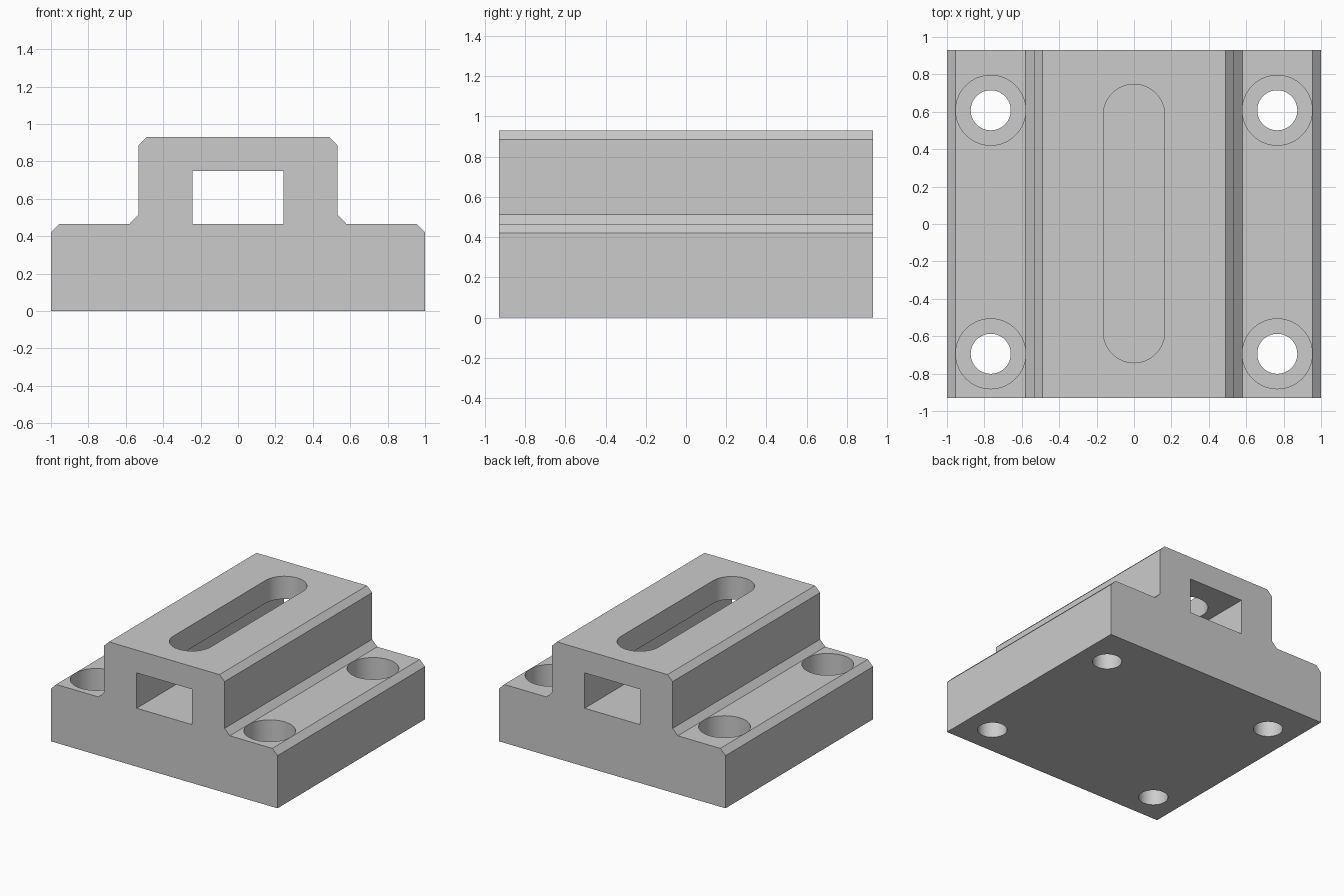
import bpy, bmesh, math
from mathutils import Vector

if "Cube" in bpy.data.objects:
    bpy.data.objects.remove(bpy.data.objects["Cube"])


def prism(name, points, start, sweep):
    """Extrude a closed outline; points are 3D offsets from start."""
    bm = bmesh.new()
    face = bm.faces.new([bm.verts.new(Vector(p) + Vector(start)) for p in points])
    ext = bmesh.ops.extrude_face_region(bm, geom=[face])
    moved = [v for v in ext["geom"] if isinstance(v, bmesh.types.BMVert)]
    bmesh.ops.translate(bm, verts=moved, vec=sweep)
    bmesh.ops.recalc_face_normals(bm, faces=bm.faces)
    mesh = bpy.data.meshes.new(name)
    bm.to_mesh(mesh)
    bm.free()
    obj = bpy.data.objects.new(name, mesh)
    bpy.context.collection.objects.link(obj)
    return obj


def arc(cx, cy, r, a0, a1, n):
    return [(cx + r * math.cos(a0 + (a1 - a0) * i / n),
             cy + r * math.sin(a0 + (a1 - a0) * i / n), 0) for i in range(n + 1)]


def cut(target, cutter):
    mod = target.modifiers.new("cut", "BOOLEAN")
    mod.operation = "DIFFERENCE"
    mod.solver = "EXACT"
    mod.object = cutter
    bpy.context.view_layer.objects.active = target
    bpy.ops.object.modifier_apply(modifier=mod.name)
    bpy.data.objects.remove(cutter, do_unlink=True)


# Stepped body with chamfered shoulders
half = [(1, 0), (1, 0.42), (0.954, 0.466), (0.579, 0.466),
        (0.533, 0.513), (0.533, 0.886), (0.488, 0.93)]
outline = half + [(-x, z) for x, z in reversed(half)]
body = prism("mounting_block", [(x, 0, z) for x, z in outline], (0, -0.93, 0), (0, 1.86, 0))

# Rectangular channel, front to back
w = 0.243
cut(body, prism("channel_cutter", [(-w, 0, 0.466), (w, 0, 0.466), (w, 0, 0.748), (-w, 0, 0.748)],
                (0, -1.2, 0), (0, 2.4, 0)))

# Rounded slot in the top, opening into the channel
r = 0.164
slot = arc(0, 0.583, r, 0, math.pi, 32) + arc(0, -0.578, r, math.pi, 2 * math.pi, 32)
cut(body, prism("slot_cutter", slot, (0, 0, 0.6), (0, 0, 0.6)))

# Counterbored screw holes in the four corners
for x in (-0.766, 0.766):
    for y in (-0.694, 0.608):
        for rad, z in ((0.187, 0.23), (0.107, -0.2)):
            circle = arc(x, y, rad, 0, 2 * math.pi, 64)[:-1]
            cut(body, prism("hole_cutter", circle, (0, 0, z), (0, 0, 0.7 - z)))

# Smooth the hole walls, keep edges sharp
bpy.ops.object.select_all(action="DESELECT")
body.select_set(True)
bpy.context.view_layer.objects.active = body
bpy.ops.object.shade_smooth_by_angle(angle=math.radians(25))
